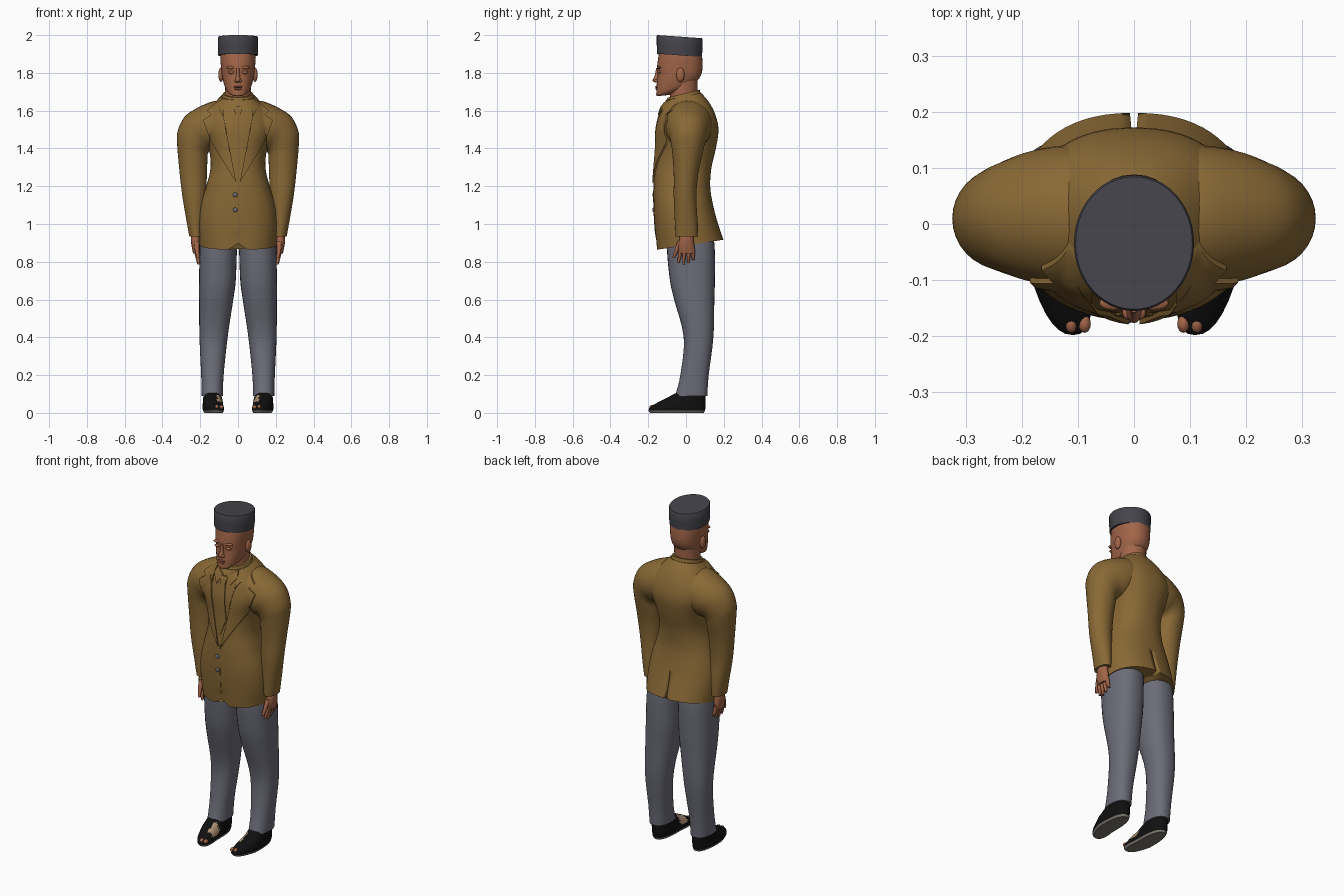
import bpy, bmesh, math
from mathutils import Vector
from mathutils.bvhtree import BVHTree

if "Cube" in bpy.data.objects:
    bpy.data.objects.remove(bpy.data.objects["Cube"], do_unlink=True)


def material(name, r, g, b):
    m = bpy.data.materials.new(name)
    m.use_nodes = True
    m.diffuse_color = (r, g, b, 1)
    node = m.node_tree.nodes["Principled BSDF"]
    node.inputs["Base Color"].default_value = (r, g, b, 1)
    node.inputs["Roughness"].default_value = 0.8
    return m


TAN = material("tan cloth", 0.25, 0.14, 0.036)
GREY = material("grey trousers", 0.15, 0.15, 0.19)
HAT = material("charcoal felt", 0.058, 0.058, 0.07)
SKIN = material("brown skin", 0.36, 0.13, 0.065)
LIP = material("dark lip", 0.24, 0.075, 0.045)
BLACK = material("black leather", 0.005, 0.005, 0.005)
SOLE = material("stone sole", 0.2, 0.18, 0.15)
BEIGE = material("beige leather", 0.42, 0.28, 0.17)


def finish(name, bm, mats, angle=40):
    bmesh.ops.recalc_face_normals(bm, faces=bm.faces)
    mesh = bpy.data.meshes.new(name)
    bm.to_mesh(mesh)
    bm.free()
    for m in mats:
        mesh.materials.append(m)
    ob = bpy.data.objects.new(name, mesh)
    bpy.context.scene.collection.objects.link(ob)
    bpy.ops.object.select_all(action="DESELECT")
    ob.select_set(True)
    bpy.context.view_layer.objects.active = ob
    bpy.ops.object.shade_smooth_by_angle(angle=math.radians(angle))
    return ob


def level(z, x0, x1, y0, y1, slope=0):
    # Level section; slope lifts its back edge
    return (x1, z, x0, z, y0, y1, slope)


def smooth_rows(rows, steps):
    out = []
    for i in range(len(rows) - 1):
        a, b, c, d = (rows[max(i - 1, 0)], rows[i], rows[i + 1],
                      rows[min(i + 2, len(rows) - 1)])
        for k in range(steps):
            t = k / steps
            out.append([q + t / 2 * (r - p + t * (2 * p - 5 * q + 4 * r - s
                        + t * (3 * (q - r) + s - p)))
                        for p, q, r, s in zip(a, b, c, d)])
    return out + [rows[-1]]


def loft(name, rows, mats, side=1, steps=4, n=32, power=2.0, rule=None, bend=None, angle=40):
    # Skin through oval sections, each spanning an outer and an inner point
    bm = bmesh.new()
    rings = []
    for xo, zo, xi, zi, y0, y1, slope in smooth_rows(rows, steps):
        ring = []
        for k in range(n):
            c, s = math.cos(2 * math.pi * k / n), math.sin(2 * math.pi * k / n)
            u = math.copysign(abs(c) ** (2 / power), c)
            v = math.copysign(abs(s) ** (2 / power), s)
            p = Vector(((xo + xi) / 2 + u * (xo - xi) / 2,
                        (y0 + y1) / 2 + v * (y1 - y0) / 2,
                        (zo + zi) / 2 + u * (zo - zi) / 2 + slope * v * (y1 - y0) / 2))
            if bend:
                bend(p)
            ring.append(bm.verts.new((p.x * side, p.y, p.z)))
        rings.append(ring)
    for a, b in zip(rings, rings[1:]):
        for k in range(n):
            bm.faces.new((a[k], a[(k + 1) % n], b[(k + 1) % n], b[k]))
    bm.faces.new(rings[0])
    bm.faces.new(rings[-1])
    if rule:
        for f in bm.faces:
            c = f.calc_center_median()
            f.material_index = rule(Vector((c.x * side, c.y, c.z)))
    return finish(name, bm, mats, angle)


def ball(name, loc, size, mat, side=1):
    bm = bmesh.new()
    bmesh.ops.create_uvsphere(bm, u_segments=16, v_segments=10, radius=1)
    for v in bm.verts:
        v.co = Vector((side * (loc[0] + v.co.x * size[0]),
                       loc[1] + v.co.y * size[1], loc[2] + v.co.z * size[2]))
    return finish(name, bm, [mat], 60)


# Jacket body with a rounded front opening at the hem
def hem_notch(p):
    if p.y < 0 and p.z < 0.92:
        p.z += 0.035 * max(0, 1 - abs(p.x) / 0.05)


torso = [level(z, -w, w, f, b, s) for z, w, f, b, s in (
    (0.89, .205, -.155, .198, .15), (1.0, .21, -.165, .165, .1), (1.1, .198, -.171, .142, .04),
    (1.2, .168, -.171, .128, 0), (1.3, .145, -.165, .135, 0), (1.4, .155, -.16, .158, 0),
    (1.5, .19, -.158, .172, 0), (1.58, .175, -.14, .155, 0), (1.635, .13, -.125, .12, .1),
    (1.675, .09, -.105, .08, .2))]
jacket = loft("jacket_body", torso, [TAN], n=64, power=2.3, bend=hem_notch)

# Back vent wedge
bm = bmesh.new()
bmesh.ops.create_cube(bm, size=1)
for v in bm.verts:
    low = v.co.z < 0
    v.co = Vector((v.co.x * (0.022 if low else 0.004), 0.25 + v.co.y * 0.2, 0.8 if low else 1.08))
cutter = finish("vent_cutter", bm, [TAN])
cutter.hide_render = True
cutter.hide_viewport = True
vent = jacket.modifiers.new("vent", "BOOLEAN")
vent.operation, vent.object, vent.solver = "DIFFERENCE", cutter, "EXACT"

sleeve = [(.06, 1.65, .06, 1.42, -.11, .13, 0), (.13, 1.65, .10, 1.40, -.115, .14, 0),
          (.22, 1.612, .13, 1.39, -.105, .132, 0), (.285, 1.565, .15, 1.385, -.09, .115, 0),
          (.32, 1.49, .16, 1.37, -.08, .10, 0), (.322, 1.42, .162, 1.34, -.073, .09, 0),
          (.31, 1.28, .165, 1.25, -.065, .065, 0), (.295, 1.15, .17, 1.14, -.065, .055, 0),
          (.275, 1.03, .178, 1.03, -.06, .06, 0), (.258, .935, .188, .935, -.055, .06, 0)]
leg = [level(*r) for r in (
    (.95, .0, .195, -.1, .145), (.85, .006, .203, -.1, .153), (.7, .012, .206, -.085, .153),
    (.6, .025, .206, -.063, .15), (.4, .055, .204, -.012, .145), (.2, .076, .195, -.03, .12),
    (.09, .08, .192, -.058, .113))]
shoe = [level(*r) for r in (
    (0, .085, .178, -.19, .095), (.012, .08, .185, -.198, .1), (.03, .078, .188, -.19, .103),
    (.055, .08, .186, -.15, .104), (.08, .085, .184, -.1, .104), (.105, .092, .18, -.055, .1))]


def shoe_colour(c):
    if c.z < 0.012:
        return 1
    return 2 if -.13 < c.y < -.06 and c.x < .11 and c.z > .035 else 0


def toe_in(p):
    if p.y < -.08:
        p.x += (p.y + .08) * .2


for side, tag in ((1, "left"), (-1, "right")):
    loft(tag + "_sleeve", sleeve, [TAN], side)
    loft(tag + "_trouser_leg", leg, [GREY], side, power=2.3)
    loft(tag + "_shoe", shoe, [BLACK, SOLE, BEIGE], side, power=2.4, rule=shoe_colour, bend=toe_in)
    for i in range(2):
        ball(tag + "_toe", (.088 + i * .024, -.178, .03), (.011, .016, .012), SKIN, side)
    # Hand with four fingers and a thumb
    palm = [level(*r) for r in ((.96, .2, .245, -.03, .04), (.92, .2, .25, -.035, .04),
                                (.88, .2, .245, -.043, .045), (.845, .203, .238, -.035, .043))]
    loft(tag + "_palm", palm, [SKIN], side, n=16)
    for i in range(4):
        y, tip = -.027 + i * .021, -.04 + i * .026
        end = .785 + (.025 if i == 3 else .008 * abs(i - 1))
        rows = [level(.87, .21, .234, y - .011, y + .011),
                level(.83, .205, .227, (y + tip) / 2 - .01, (y + tip) / 2 + .01),
                level(end, .201, .215, tip - .006, tip + .006)]
        loft(tag + "_finger", rows, [SKIN], side, n=10)
    loft(tag + "_thumb", [level(.91, .205, .235, -.045, -.01), level(.86, .205, .228, -.062, -.038),
                          level(.82, .204, .218, -.073, -.059)], [SKIN], side, n=10)
    # Ear and closed eyelid
    ball(tag + "_ear", (.09, -.03, 1.79), (.014, .022, .038), SKIN, side)
    ball(tag + "_eyelid", (.035, -.143, 1.803), (.019, .01, .008), SKIN, side)
    ball(tag + "_brow", (.036, -.141, 1.828), (.026, .013, .008), SKIN, side)
    ball(tag + "_nostril", (.012, -.158, 1.757), (.009, .012, .008), SKIN, side)

# Neck and head
loft("neck", [level(1.6, -.07, .07, -.07, .065), level(1.68, -.07, .07, -.085, .06),
              level(1.78, -.07, .07, -.08, .062)], [SKIN])
head = [level(z, -w, w, f, b, s) for z, w, f, b, s in (
    (1.68, .022, -.15, -.09, .1), (1.69, .045, -.157, -.04, .15), (1.715, .065, -.157, .025, .15),
    (1.75, .077, -.155, .06, .08), (1.79, .086, -.15, .08, 0), (1.83, .09, -.153, .088, 0),
    (1.88, .094, -.147, .086, 0), (1.93, .09, -.14, .08, 0))]
loft("head", head, [SKIN], power=2.2)
loft("nose", [level(1.825, -.008, .008, -.158, -.13), level(1.785, -.01, .01, -.166, -.13),
              level(1.76, -.014, .014, -.177, -.13), level(1.75, -.009, .009, -.166, -.13)],
     [SKIN], n=16, angle=60)
ball("upper_lip", (0, -.153, 1.726), (.023, .011, .006), LIP)
ball("lower_lip", (0, -.152, 1.715), (.02, .01, .007), LIP)

# Tilted brimless hat
hat = [level(z, -w, w, -w - .015 - .033, w - .02, -.07) for z, w in (
    (1.893, .105), (1.94, .107), (1.987, .107), (1.992, .104))]
loft("hat", hat, [HAT], steps=1, n=48, angle=35)

# Shirt collar standing around the neck
loft("collar_band", [level(1.63, -.105, .105, -.115, .1, .2), level(1.668, -.088, .088, -.105, .08, .2),
                     level(1.69, -.08, .08, -.098, .072, .25)], [TAN])

# Cloth plates laid over the chest
bpy.context.view_layer.update()
surfaces = [BVHTree.FromObject(o, bpy.context.evaluated_depsgraph_get())
            for o in bpy.context.scene.objects
            if o.name in ("jacket_body", "left_sleeve", "right_sleeve", "collar_band")]


def plate(name, outline, lift, mat=TAN, side=1):
    bm = bmesh.new()
    bm.faces.new([bm.verts.new((x * side, 0, z)) for x, z in outline])
    bmesh.ops.triangulate(bm, faces=bm.faces)
    for i in range(3):
        bmesh.ops.subdivide_edges(bm, edges=bm.edges, cuts=1, use_grid_fill=True)
    for v in bm.verts:
        hits = [t.ray_cast(Vector((v.co.x, -1, v.co.z)), Vector((0, 1, 0)))[0] for t in surfaces]
        v.co.y = min((h.y for h in hits if h), default=-.1) - lift
    ext = bmesh.ops.extrude_face_region(bm, geom=bm.faces[:])
    for v in ext["geom"]:
        if isinstance(v, bmesh.types.BMVert):
            v.co.y += lift + .004
    return finish(name, bm, [mat], 35)


plate("tie", [(-.016, 1.585), (.016, 1.585), (.034, 1.38), (0, 1.29), (-.034, 1.38)], .005)
plate("tie_knot", [(-.024, 1.625), (.024, 1.625), (.014, 1.578), (-.014, 1.578)], .009)
plate("front_seam", [(-.002, 1.23), (.002, 1.23), (.002, .92), (-.002, .92)], .002)
for side, tag in ((1, "left"), (-1, "right")):
    plate(tag + "_lapel", [(.105, 1.62), (.135, 1.585), (.185, 1.55), (.145, 1.44),
                           (.01, 1.22), (.05, 1.40), (.075, 1.56)], .009, TAN, side)
    plate(tag + "_lapel_collar", [(.075, 1.665), (.115, 1.645), (.165, 1.60),
                                  (.14, 1.578), (.10, 1.612), (.075, 1.57)], .009, TAN, side)
    plate(tag + "_shirt_collar", [(.012, 1.63), (.04, 1.575), (.075, 1.625), (.065, 1.66)],
          .007, TAN, side)
for z in (1.155, 1.075):
    ball("button", (-.015, -.172, z), (.012, .006, .012), GREY)
